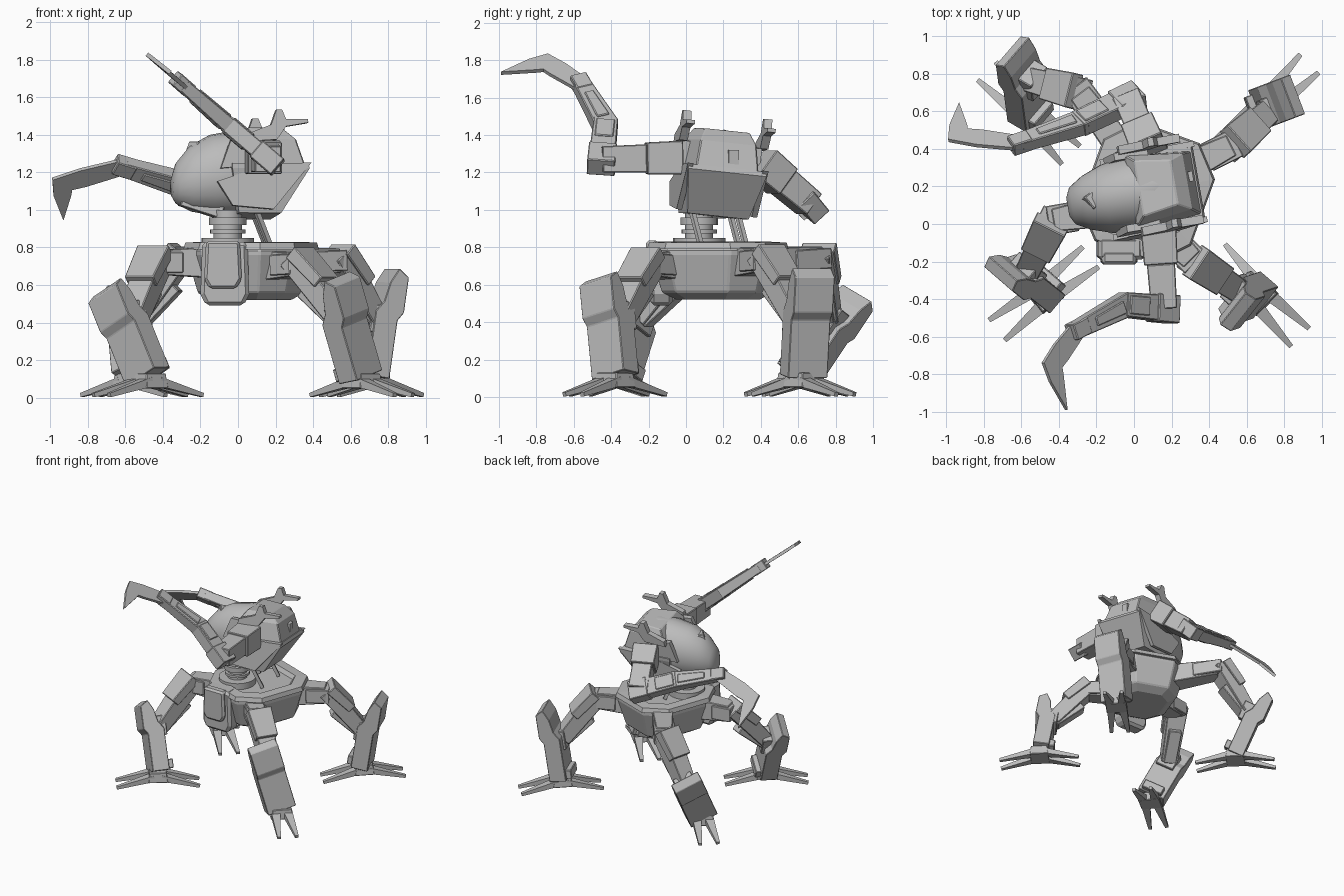
import bpy, bmesh, math
from mathutils import Vector, Matrix

if "Cube" in bpy.data.objects:
    bpy.data.objects.remove(bpy.data.objects["Cube"], do_unlink=True)

GREY = (0.5, 0.5, 0.5, 1)
steel = bpy.data.materials.new("grey_steel")
steel.use_nodes = True
steel.diffuse_color = GREY
steel.node_tree.nodes["Principled BSDF"].inputs["Base Color"].default_value = GREY


def finish(name, bm, smooth=False, bevel=0.0):
    bmesh.ops.recalc_face_normals(bm, faces=bm.faces)
    me = bpy.data.meshes.new(name)
    bm.to_mesh(me)
    bm.free()
    me.materials.append(steel)
    ob = bpy.data.objects.new(name, me)
    bpy.context.collection.objects.link(ob)
    if bevel:
        mod = ob.modifiers.new("edge_bevel", 'BEVEL')
        mod.width, mod.segments = bevel, 1
    if smooth:
        bpy.ops.object.select_all(action='DESELECT')
        bpy.context.view_layer.objects.active = ob
        ob.select_set(True)
        bpy.ops.object.shade_smooth_by_angle(angle=math.radians(35))
    return ob


def frame(axis, hint):
    """Axis, hint made square to it, and the third direction."""
    a = Vector(axis).normalized()
    n = Vector(hint)
    n = (n - a * n.dot(a)).normalized()
    return a, n, a.cross(n)


def loft(name, rings, **kw):
    bm = bmesh.new()
    rows = [[bm.verts.new(p) for p in ring] for ring in rings]
    for r, s in zip(rows, rows[1:]):
        for i in range(len(r)):
            j = (i + 1) % len(r)
            bm.faces.new((r[i], r[j], s[j], s[i]))
    bm.faces.new(rows[0])
    bm.faces.new(rows[-1])
    return finish(name, bm, **kw)


def beam(name, p0, p1, size0, size1=None, up=(0, 0, 1), bevel=0.005):
    """Tapered bar; each size is (width, height)."""
    p0, p1 = Vector(p0), Vector(p1)
    a, n, t = frame(p1 - p0, up)
    rings = []
    for p, (w, h) in ((p0, size0), (p1, size1 or size0)):
        rings.append([p + t * w / 2 * i + n * h / 2 * j
                      for i, j in ((-1, -1), (1, -1), (1, 1), (-1, 1))])
    return loft(name, rings, bevel=bevel)


def slab(name, profile, origin, u, v, thick, bevel=0.0):
    """Flat outline in the u, v plane with a thickness across it."""
    u, v = Vector(u), Vector(v)
    w = u.cross(v).normalized() * thick / 2
    pts = [Vector(origin) + u * x + v * y for x, y in profile]
    return loft(name, [[p - w for p in pts], [p + w for p in pts]], bevel=bevel)


# Pelvis: eight-sided bowl turned slightly to the right
turn = Matrix.Translation((0.07, 0.17, 0)) @ Matrix.Rotation(math.radians(-20), 4, 'Z')


def octagon(r, z, cut=0.55):
    corners = [(1, cut), (cut, 1), (-cut, 1), (-1, cut), (-1, -cut), (-cut, -1), (cut, -1), (1, -cut)]
    return [turn @ Vector((x * r * 0.93, y * r, z)) for x, y in corners]


loft("pelvis_bowl", [octagon(r, z) for r, z in ((0.2, 0.52), (0.27, 0.56), (0.325, 0.76), (0.325, 0.79))],
     bevel=0.008)
loft("pelvis_rim", [octagon(0.34, 0.79), octagon(0.33, 0.825), octagon(0.25, 0.83), octagon(0.23, 0.8)])
slab("front_pod", [(-0.13, 0.55), (-0.1, 0.49), (0.1, 0.49), (0.13, 0.55), (0.12, 0.83), (-0.12, 0.83)],
     (-0.07, -0.13, 0), (1, 0, 0), (0, 0, 1), 0.12, bevel=0.02)
slab("front_pod_cover", [(-0.1, 0.63), (-0.07, 0.58), (0.07, 0.58), (0.1, 0.63), (0.09, 0.835), (-0.09, 0.835)],
     (-0.08, -0.18, 0), (1, 0, 0), (0, 0, 1), 0.07, bevel=0.015)


# Waist: stacked turned rings, slanted struts and a thick tube
def disc(name, c, r, z0, z1, n=20):
    ring = [(c[0] + r * math.cos(k * math.tau / n), c[1] + r * math.sin(k * math.tau / n)) for k in range(n)]
    return loft(name, [[Vector((x, y, z)) for x, y in ring] for z in (z0, z1)], smooth=True)


for k, (r, z0, z1) in enumerate(((0.14, 0.79, 0.85), (0.075, 0.85, 1.0), (0.095, 0.875, 0.895), (0.1, 0.92, 0.96))):
    disc(f"waist_ring_{k}", (-0.055, 0.07), r, z0, z1)
for x, y in ((0.12, 0.04), (0.1, 0.28), (-0.05, 0.24)):
    beam("waist_strut", (x + 0.05, y + 0.04, 0.81), (x - 0.04, y - 0.02, 1.04), (0.025, 0.025), bevel=0)
beam("waist_spine", (0.06, 0.11, 0.8), (0.06, 0.11, 1.05), (0.11, 0.1))


# Legs: hip, thigh, shin and a four-toed foot
def leg(side, hip, joint, knee, top, ankle, face, foot_angle):
    hip, joint, knee, top, ankle = map(Vector, (hip, joint, knee, top, ankle))
    beam(f"{side}_hip", hip, joint, (0.16, 0.16), (0.12, 0.13))
    beam(f"{side}_hip_cap", hip.lerp(joint, 0.45), joint.lerp(hip, -0.12), (0.16, 0.11))
    beam(f"{side}_thigh", joint + Vector((0, 0, 0.04)), knee, (0.16, 0.14), (0.13, 0.11))
    a, n, t = frame(knee - joint, (0, 0, 1))
    beam(f"{side}_thigh_pad", joint + n * 0.06 - a * 0.03, joint.lerp(knee, 0.5) + n * 0.07, (0.19, 0.08), (0.17, 0.07))
    beam(f"{side}_thigh_under", joint.lerp(knee, 0.35) - n * 0.06, knee - n * 0.03, (0.1, 0.07))
    a, n, t = frame(top - ankle, face)
    long = (top - ankle).length
    # Shin outline: narrow below, stepped out and slanted at the top
    slab(f"{side}_shin", [(0.01, -0.07), (0.01, 0.06), (long * 0.56, 0.06), (long * 0.64, 0.09),
                          (long * 0.97, 0.09), (long * 1.04, 0.03), (long * 0.9, -0.01), (long * 0.72, -0.03),
                          (long * 0.62, -0.07)], ankle, a, n, 0.225, bevel=0.004)
    beam(f"{side}_knee_block", knee - n * 0.04, knee + n * 0.08, (0.15, 0.15), up=a)
    beam(f"{side}_heel_block", ankle - n * 0.05 + a * 0.02, ankle - n * 0.05 + a * 0.09, (0.17, 0.12), up=n)
    c, s = math.cos(math.radians(foot_angle)), math.sin(math.radians(foot_angle))
    out, across = Vector((c, s, 0)), Vector((-s, c, 0))
    base = Vector((ankle.x, ankle.y, 0))
    up = Vector((0, 0, 1))
    beam(f"{side}_ankle", base + up * 0.05, base + up * 0.13, (0.17, 0.15), (0.15, 0.13), up=out)
    for d in (-1, 1):
        for e in (-1, 1):
            beam(f"{side}_toe", base + out * d * 0.03 + across * e * 0.045 + up * 0.085,
                 base + out * d * 0.315 + across * e * 0.068 + up * 0.014, (0.07, 0.05), (0.026, 0.022), bevel=0)


leg("front_right", (-0.2, 0.06, 0.72), (-0.43, 0.02, 0.72), (-0.56, -0.24, 0.42),
    (-0.67, -0.22, 0.57), (-0.48, -0.37, 0.1), (-0.65, -0.75, 0), 218)
leg("front_left", (0.15, -0.03, 0.7), (0.31, -0.19, 0.71), (0.55, -0.35, 0.42),
    (0.51, -0.43, 0.62), (0.66, -0.38, 0.1), (0.78, -0.62, 0), -45)
leg("back_left", (0.28, 0.3, 0.72), (0.52, 0.42, 0.73), (0.72, 0.6, 0.42),
    (0.79, 0.66, 0.67), (0.71, 0.63, 0.1), (0.92, 0.35, 0), 45)
leg("back_right", (-0.08, 0.42, 0.72), (-0.29, 0.7, 0.74), (-0.53, 0.76, 0.42),
    (-0.6, 0.89, 0.55), (-0.56, 0.59, 0.1), (-0.75, 0.65, 0), 135)

# Body: rounded shell toward -x and a boxy rear, yawed and rolled slightly
MID = 1.2
tilt = (Matrix.Translation((0.05, 0.17, MID)) @ Matrix.Rotation(math.radians(10), 4, 'Z')
        @ Matrix.Rotation(math.radians(-6), 4, 'X'))
along, upward = tilt.to_3x3() @ Vector((1, 0, 0)), tilt.to_3x3() @ Vector((0, 0, 1))


def body_point(x, y, z):
    return tilt @ Vector((x, y, z - MID))


shell = []
for x, zc, hz, hy in ((-0.41, 1.12, 0.05, 0.05), (-0.385, 1.14, 0.11, 0.1), (-0.31, 1.165, 0.175, 0.145),
                      (-0.2, 1.185, 0.215, 0.185), (-0.06, 1.195, 0.23, 0.205), (0.06, 1.21, 0.22, 0.19),
                      (0.13, 1.23, 0.19, 0.14)):
    shell.append([body_point(x, hy * math.sin(k * math.tau / 20), zc + hz * math.cos(k * math.tau / 20))
                  for k in range(20)])
loft("body_shell", shell, smooth=True)


def body_box(x0, x1, w, z, back_cut=0.8):
    return [body_point(x, y, z) for x, y in ((x0, -w), (x1, -w * back_cut), (x1, w * back_cut), (x0, w))]


loft("rear_upper_hull", [body_box(-0.1, 0.29, 0.215, 1.2), body_box(-0.06, 0.24, 0.19, 1.36),
                         body_box(-0.02, 0.17, 0.15, 1.425)], bevel=0.006)
loft("rear_lower_hull", [body_box(-0.08, 0.15, 0.175, 0.965, 0.95), body_box(-0.12, 0.3, 0.225, 1.2, 0.95),
                         body_box(-0.12, 0.29, 0.225, 1.225, 0.95)])
beam("rear_hatch", body_point(0.22, 0.03, 1.285), body_point(0.275, 0.03, 1.285), (0.055, 0.075), bevel=0)
beam("nose_sensor", body_point(-0.27, 0, 1.25), body_point(-0.25, 0, 1.355), (0.1, 0.13), (0.08, 0.1))
beam("nose_chin", body_point(-0.36, 0, 1.06), body_point(-0.15, 0, 0.985), (0.12, 0.08), (0.2, 0.07))

# Cheek plates, brows and horns on both sides
for name, s in (("right", -1), ("left", 1)):
    slab(f"{name}_cheek_plate", [(-0.2, 1.13), (-0.12, 1.0), (0.1, 0.98), (0.31, 1.23), (0.1, 1.22), (-0.08, 1.17)],
         body_point(0, s * 0.205, MID) - upward * MID, along, upward, 0.03)
    slab(f"{name}_brow_plate", [(-0.18, 1.2), (0.06, 1.22), (0.06, 1.35), (-0.12, 1.36)],
         body_point(0, s * 0.195, MID) - upward * MID, along, upward, 0.04)
    slab(f"{name}_horn", [(-0.05, 1.34), (0.12, 1.35), (0.17, 1.42), (0.29, 1.44), (0.29, 1.46), (0.17, 1.46),
                          (0.15, 1.51), (0.12, 1.51), (0.09, 1.43), (-0.04, 1.38)],
         body_point(-0.05 if s > 0 else 0, s * 0.225, MID) - upward * MID, along, upward, 0.045)


# Arms: two-part upper arm, bent plated forearm and curved blade
def arm(side, shoulder, elbow, middle, wrist, bend, tip, upper):
    shoulder, elbow, middle, wrist, bend, tip = map(Vector, (shoulder, elbow, middle, wrist, bend, tip))
    mid = shoulder.lerp(elbow, 0.45)
    beam(f"{side}_shoulder", shoulder, mid, (0.19, 0.18), (0.18, 0.17))
    beam(f"{side}_upper_arm", mid, elbow, (0.15, 0.15), (upper, 0.14))
    flat = (wrist - elbow).cross(tip - bend).normalized()
    a, n, t = frame(middle - elbow, flat)
    beam(f"{side}_elbow", elbow - a * 0.07, elbow + a * 0.08, (0.15, 0.11), up=flat)
    beam(f"{side}_forearm", elbow, middle + a * 0.02, (0.14, 0.09), (0.13, 0.09), up=flat)
    a, n, t = frame(wrist - middle, flat)
    beam(f"{side}_forearm_outer", middle - a * 0.02, wrist, (0.13, 0.085), (0.09, 0.07), up=flat)
    beam(f"{side}_forearm_plate", elbow.lerp(middle, 0.5), middle, (0.1, 0.105), up=flat)
    beam(f"{side}_forearm_trim", middle.lerp(wrist, 0.1), middle.lerp(wrist, 0.7), (0.07, 0.1), (0.05, 0.09), up=flat)
    beam(f"{side}_wrist", wrist - a * 0.06, wrist + a * 0.05, (0.09, 0.08), up=flat)
    # Blade outline follows the bend, thin and tapering to a point
    b, m, o = frame(bend - wrist, flat)
    c, m2, o2 = frame(tip - bend, flat)
    turn_in = (o + o2).normalized()
    near, far = wrist.lerp(bend, 0.65), bend.lerp(tip, 0.3)
    pts = [wrist + o * 0.05, near + o * 0.06, bend + turn_in * 0.06, far + o2 * 0.045, tip,
           far - o2 * 0.05, bend - turn_in * 0.07, near - o * 0.06, wrist - o * 0.05]
    loft(f"{side}_blade", [[p - m * 0.011 for p in pts], [p + m * 0.011 for p in pts]])


arm("right", (0.13, -0.02, 1.28), (0.16, -0.45, 1.27), (-0.05, -0.43, 1.45), (-0.3, -0.56, 1.67),
    (-0.44, -0.75, 1.79), (-0.36, -0.99, 1.73), 0.14)
arm("left", (0.08, 0.4, 1.25), (-0.03, 0.66, 1.03), (-0.28, 0.54, 1.13), (-0.61, 0.43, 1.23),
    (-0.94, 0.47, 1.14), (-0.93, 0.64, 0.95), 0.15)
